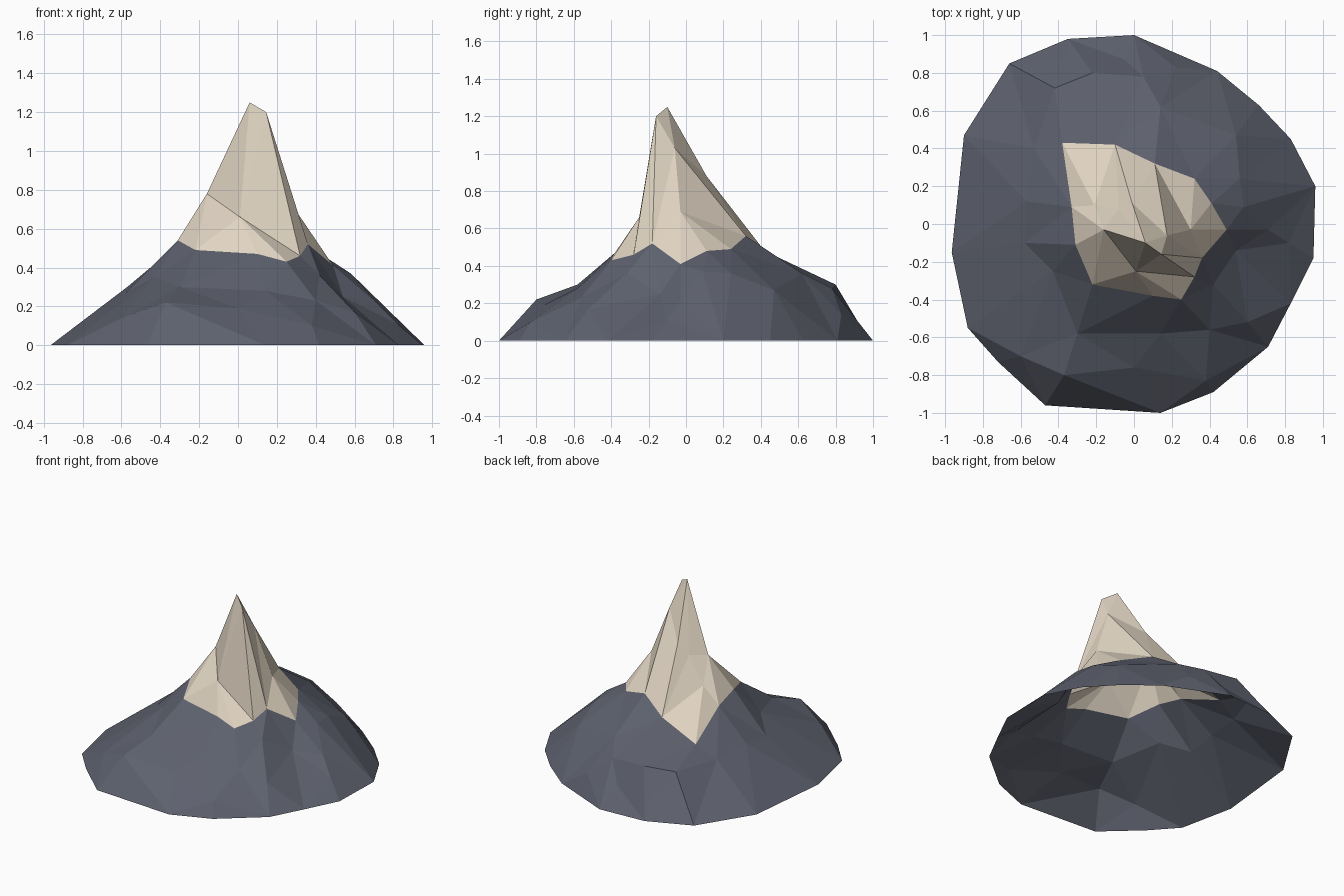
import bpy, bmesh
from mathutils import Vector
from mathutils.geometry import delaunay_2d_cdt

if "Cube" in bpy.data.objects:
    bpy.data.objects.remove(bpy.data.objects["Cube"])


def material(name, rgb):
    m = bpy.data.materials.new(name)
    m.diffuse_color = (*rgb, 1)
    m.use_nodes = True
    m.node_tree.nodes["Principled BSDF"].inputs["Base Color"].default_value = m.diffuse_color
    return m


# Foot outline on the ground (x, y)
foot = [(0, 1), (-.35, .98), (-.66, .85), (-.9, .47), (-.965, -.15), (-.88, -.55),
        (-.72, -.73), (-.47, -.96), (.14, -1), (.42, -.89), (.71, -.65), (.83, -.42),
        (.95, -.18), (.96, .2), (.83, .45), (.66, .63), (.44, .81)]
foot = [(x, y, 0) for x, y in foot]

# Jagged snow line (x, y, z)
snow_line = [(-.38, .43, .36), (-.10, .42, .48), (.11, .32, .56), (.32, .24, .49),
             (.41, .11, .48), (.49, -.03, .41), (.36, -.18, .52), (.32, -.28, .46),
             (.25, -.40, .43), (.10, -.38, .47), (-.22, -.32, .49), (-.31, -.11, .54),
             (-.33, .09, .50)]

# Facet corners on the snow cap and its twin peak
cap = [(.06, -.10, 1.25), (.145, -.16, 1.20), (-.16, -.03, .78), (.01, -.25, .66),
       (.30, -.03, .69), (.175, -.06, 1.03), (-.01, .11, .88),
       (-.08, .08, .80), (-.21, .10, .62)]

# Facet corners on the rocky slope
rock = [(-.42, .72, .28), (-.22, .80, .30), (-.34, .87, .14), (-.05, .87, .14), (.05, .78, .28),
        (.14, .62, .36), (.22, .83, .14),
        (.54, .47, .27), (.56, .24, .36), (.58, .09, .37), (.71, -.03, .22), (.82, -.10, .11),
        (.54, -.14, .25), (.42, -.32, .36), (.40, -.56, .23), (.60, -.52, .17), (.38, -.83, .10),
        (.14, -.58, .28), (0, -.76, .19), (-.30, -.58, .30), (-.37, -.80, .22),
        (-.60, -.70, .14), (-.43, -.25, .35), (-.58, -.10, .27), (-.57, .12, .30),
        (-.53, .40, .28)]

# Triangulate in plan, keeping the foot, snow line and peak ridges as edges
points = foot + snow_line + cap + rock
n, k = len(foot), len(snow_line)
c = n + k
ridges = [(c, c + 1), (c, c + 6), (c + 6, n + 1), (c + 5, n + 2), (c + 1, c + 5),
          (c + 1, n + 7), (c + 3, n + 8), (c + 3, n + 7), (c + 1, c + 3), (c, c + 2),
          (c + 2, c + 3), (c + 4, n + 2)]
borders = [list(range(n)), list(range(n, c))[::-1]]
flat, _, tris, from_point, _, from_face = delaunay_2d_cdt(
    [Vector(p[:2]) for p in points], ridges, borders, 1, 1e-5)

# Open mountain shell, snow inside the snow line
bm = bmesh.new()
verts = [bm.verts.new((v.x, v.y, points[src[0]][2])) for v, src in zip(flat, from_point)]
for tri, src in zip(tris, from_face):
    f = bm.faces.new([verts[i] for i in tri])
    f.normal_update()
    if f.normal.z < 0:
        f.normal_flip()
    f.material_index = 1 if 1 in src else 0
mesh = bpy.data.meshes.new("mountain")
bm.to_mesh(mesh)
bm.free()
mesh.materials.append(material("slate rock", (.11, .12, .155)))
mesh.materials.append(material("cream snow", (.75, .66, .54)))
obj = bpy.data.objects.new("mountain", mesh)
bpy.context.collection.objects.link(obj)
